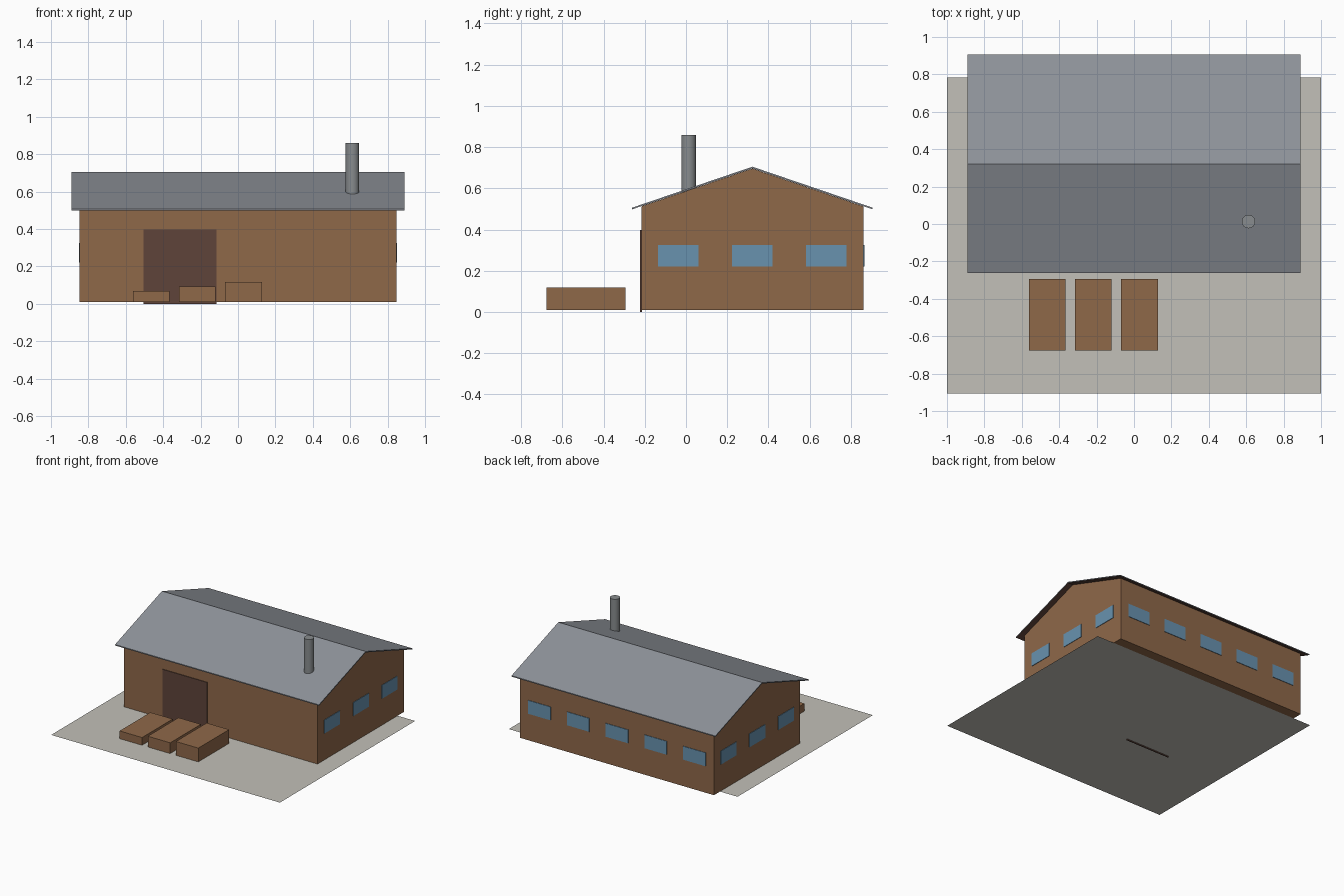
import bpy, bmesh, math

if "Cube" in bpy.data.objects:
    bpy.data.objects.remove(bpy.data.objects["Cube"])


def material(name, rgb):
    m = bpy.data.materials.new(name)
    lin = [(c / 255 / 12.92) if c < 11 else ((c / 255 + 0.055) / 1.055) ** 2.4 for c in rgb]
    m.diffuse_color = (*lin, 1)
    m.use_nodes = True
    m.node_tree.nodes["Principled BSDF"].inputs["Base Color"].default_value = m.diffuse_color
    return m


BROWN = material("brown timber", (143, 104, 73))
DARK = material("dark brown", (95, 68, 58))
GLASS = material("blue glass", (104, 146, 175))
ROOF = material("grey roofing", (142, 146, 153))
METAL = material("chimney grey", (136, 140, 142))
PAVING = material("pale paving", (194, 192, 184))


def finish(name, bm, *mats):
    bmesh.ops.recalc_face_normals(bm, faces=bm.faces)
    mesh = bpy.data.meshes.new(name)
    bm.to_mesh(mesh)
    bm.free()
    for m in mats:
        mesh.materials.append(m)
    ob = bpy.data.objects.new(name, mesh)
    bpy.context.collection.objects.link(ob)
    return ob


def prism(name, profile, x0, x1, *mats):
    """Extrude a (y, z) profile along x."""
    bm = bmesh.new()
    face = bm.faces.new([bm.verts.new((x0, y, z)) for y, z in profile])
    ext = bmesh.ops.extrude_face_region(bm, geom=[face])
    moved = [g for g in ext["geom"] if isinstance(g, bmesh.types.BMVert)]
    bmesh.ops.translate(bm, verts=moved, vec=(x1 - x0, 0, 0))
    return finish(name, bm, *mats)


def box(name, x0, x1, y0, y1, z0, z1, mat):
    return prism(name, [(y0, z0), (y1, z0), (y1, z1), (y0, z1)], x0, x1, mat)


# Main dimensions
WX, WY0, WY1 = 0.847, -0.217, 0.861
RX, RY0, RY1, RIDGE_Y = 0.891, -0.262, 0.906, 0.322
EAVE, RIDGE, THICK, FLOOR = 0.498, 0.697, 0.008, 0.009


def underside(y):
    return RIDGE - (RIDGE - EAVE) * abs(y - RIDGE_Y) / (RIDGE_Y - RY0)


# Paved yard: a single flat sheet
bm = bmesh.new()
bm.faces.new([bm.verts.new((x, y, 0.008)) for x, y in
              ((-1, -0.905), (1, -0.905), (1, 0.784), (-1, 0.784))])
finish("yard", bm, PAVING)

# Gabled house walls
prism("walls", [(WY0, FLOOR), (WY1, FLOOR), (WY1, underside(WY1) - 0.001),
                (RIDGE_Y, RIDGE - 0.001), (WY0, underside(WY0) - 0.001)], -WX, WX, BROWN)

# Thin pitched roof with a dark underside
roof = prism("roof", [(RY0, EAVE), (RIDGE_Y, RIDGE), (RY1, EAVE), (RY1, EAVE + THICK),
                      (RIDGE_Y, RIDGE + THICK), (RY0, EAVE + THICK)], -RX, RX, ROOF, DARK)
for p in roof.data.polygons:
    p.material_index = 1 if p.normal.z < -0.5 else 0

# Door plate on the front wall
box("door", -0.505, -0.115, WY0 - 0.005, WY0 + 0.003, 0, 0.398, DARK)

# Window plates: three on each gable wall, five along the back
WZ0, WZ1, HALF, OUT = 0.22, 0.326, 0.098, 0.004
for i in range(3):
    y = WY0 + (WY1 - WY0) * (i + 0.5) / 3
    for side, label in ((1, "right"), (-1, "left")):
        xs = sorted((side * (WX - 0.003), side * (WX + OUT)))
        box(f"{label}_window_{i + 1}", *xs, y - HALF, y + HALF, WZ0, WZ1, GLASS)
for i in range(5):
    x = -WX + 2 * WX * (i + 0.5) / 5
    box(f"back_window_{i + 1}", x - HALF, x + HALF, WY1 - 0.003, WY1 + OUT, WZ0, WZ1, GLASS)

# Three raised beds of rising height in front of the house
for i in range(3):
    x = -0.463 + 0.246 * i
    box(f"raised_bed_{i + 1}", x - 0.098, x + 0.098, -0.677, -0.293, FLOOR,
        0.070 + 0.024 * i, BROWN)

# Round chimney running up from the floor
bpy.ops.mesh.primitive_cylinder_add(vertices=32, radius=0.036, depth=0.859 - FLOOR,
                                    location=(0.612, 0.013, (0.859 + FLOOR) / 2))
chimney = bpy.context.object
chimney.name = "chimney"
chimney.data.materials.append(METAL)
bpy.ops.object.shade_smooth_by_angle(angle=math.radians(40))
